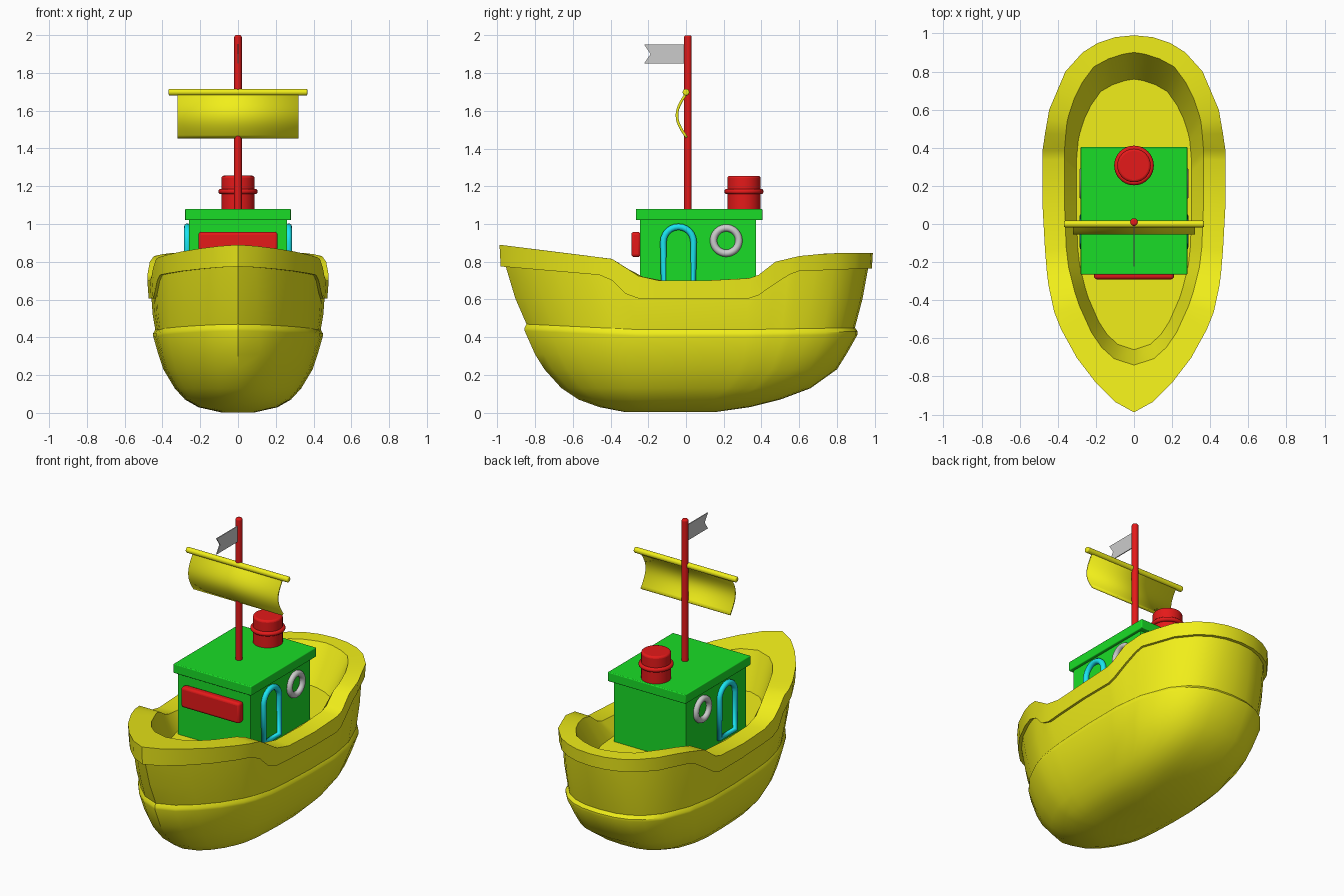
import bpy, bmesh
from math import pi, sin, cos

if "Cube" in bpy.data.objects:
    bpy.data.objects.remove(bpy.data.objects["Cube"])

def mat(name, rgb):
    m = bpy.data.materials.new(name)
    m.diffuse_color = (*rgb, 1)
    m.use_nodes = True
    m.node_tree.nodes["Principled BSDF"].inputs["Base Color"].default_value = m.diffuse_color
    return m

YELLOW = mat("yellow", (0.88, 0.86, 0.01))
GREEN = mat("green", (0.01, 0.72, 0.02))
RED = mat("red", (0.78, 0.01, 0.01))
CYAN = mat("cyan", (0.01, 0.78, 0.88))

def finish(ob, name, m=None, bevel=0, smooth=True):
    ob.name = name
    if m:
        ob.data.materials.append(m)
    if bevel:
        b = ob.modifiers.new("bevel", 'BEVEL')
        b.width, b.segments = bevel, 3
    if smooth:
        bpy.ops.object.select_all(action='DESELECT')
        ob.select_set(True)
        bpy.context.view_layer.objects.active = ob
        bpy.ops.object.shade_smooth_by_angle(angle=0.6)
    return ob

def new_mesh(name, verts, faces):
    bm = bmesh.new()
    vs = [bm.verts.new(v) for v in verts]
    for f in faces:
        bm.faces.new([vs[i] for i in f])
    bmesh.ops.recalc_face_normals(bm, faces=bm.faces)
    me = bpy.data.meshes.new(name)
    bm.to_mesh(me)
    bm.free()
    ob = bpy.data.objects.new(name, me)
    bpy.context.collection.objects.link(ob)
    return ob

def box(name, lo, hi, m, bevel=0):
    bpy.ops.mesh.primitive_cube_add(size=1, location=[(a + b) / 2 for a, b in zip(lo, hi)])
    ob = bpy.context.object
    ob.scale = [b - a for a, b in zip(lo, hi)]
    bpy.ops.object.transform_apply(location=False, rotation=False, scale=True)
    return finish(ob, name, m, bevel)

def cyl(name, r, depth, loc, m, rot=(0, 0, 0), bevel=0.005):
    bpy.ops.mesh.primitive_cylinder_add(vertices=32, radius=r, depth=depth, location=loc, rotation=rot)
    return finish(bpy.context.object, name, m, bevel)

def torus(name, R, r, loc, rot=(0, 0, 0), m=None):
    bpy.ops.mesh.primitive_torus_add(major_radius=R, minor_radius=r, major_segments=40,
                                     minor_segments=12, location=loc, rotation=rot)
    return finish(bpy.context.object, name, m)

def lerp(knots, t):
    for (a, u), (b, v) in zip(knots, knots[1:]):
        if t <= b:
            return u + (v - u) * max(0, t - a) / (b - a)
    return knots[-1][1]

# Hull: plan outlines, sheer line and belt line as functions of y
Y0, Y1 = -0.985, 0.99
STATIONS = [-.985, -.93, -.83, -.7, -.55, -.46, -.39, -.32, -.25, -.14, .1, .335,
            .385, .475, .55, .6, .7, .8, .9, .95, .98, .99]
OUTER = [(-.985, 0), (-.93, .1), (-.83, .2), (-.7, .3), (-.5, .41), (-.3, .453), (-.1, .47),
         (.1, .48), (.4, .48), (.6, .445), (.8, .36), (.9, .27), (.95, .19), (.98, .1), (.99, 0)]
INNER = [(-.74, 0), (-.71, .1), (-.62, .2), (-.4, .3), (-.2, .35), (0, .365), (.4, .365),
         (.55, .35), (.7, .3), (.82, .22), (.885, .1), (.9, 0)]
INNER_Y = [(Y0, -.74), (-.45, -.42), (.45, .45), (Y1, .9)]
SHEER = [(Y0, .89), (-.39, .815), (-.25, .725), (-.14, .70), (.3, .70), (.385, .73),
         (.475, .80), (.6, .83), (.755, .845), (Y1, .847)]
BELT = [(Y0, .775), (-.46, .73), (-.39, .70), (-.32, .63), (-.25, .605), (.335, .605),
        (.41, .63), (.52, .72), (.6, .75), (Y1, .765)]

def outer_ring(yb, ys, w, z, p=1.0):
    pts = []
    for s in STATIONS:
        y = yb + (s - Y0) / (Y1 - Y0) * (ys - yb)
        x = w * (lerp(OUTER, s) / .48) ** p
        pts.append((x, y, z(s) if callable(z) else z))
    return pts

def inner_ring(deck):
    pts = []
    for s in STATIONS:
        y = lerp(INNER_Y, s)
        x = lerp(INNER, y)
        if deck:
            pts.append((x * .83, -.66 + (y + .74) / 1.64 * 1.42, .62))
        else:
            pts.append((x, y, lerp(SHEER, y)))
    return pts

ridge = lambda z: (lambda s: z + .03 * max(0, -s - .3) / .7 + .015 * max(0, s - .3))
belt = lambda s: lerp(BELT, s)
halves = [
    outer_ring(-.32, .15, .09, .003, .7),
    outer_ring(-.46, .34, .21, .03, .7),
    outer_ring(-.57, .50, .28, .07, .72),
    outer_ring(-.66, .66, .335, .13, .75),
    outer_ring(-.75, .80, .395, .23, .8),
    outer_ring(-.80, .85, .422, .31, .83),
    outer_ring(-.855, .91, .449, ridge(.405), .87),
    outer_ring(-.855, .91, .449, ridge(.42), .87),
    outer_ring(-.845, .895, .438, ridge(.44), .88),
    outer_ring(-.905, .935, .452, lambda s: .5 * (.44 + belt(s)), .94),
    outer_ring(-.955, .965, .458, belt),
    outer_ring(-.982, .985, .473, belt),
    outer_ring(Y0 - .003, Y1, .48, lambda s: lerp(SHEER, s)),
    inner_ring(False), inner_ring(True)]
verts = []
for h in halves:
    verts += h + [(-x, y, z) for x, y, z in h[-2:0:-1]]
n = 2 * len(STATIONS) - 2
faces = [(k * n + i, k * n + (i + 1) % n, (k + 1) * n + (i + 1) % n, (k + 1) * n + i)
         for k in range(len(halves) - 1) for i in range(n)]
faces += [tuple(range(n)), tuple(range(len(verts) - n, len(verts)))]
finish(new_mesh("hull", verts, faces), "hull", YELLOW)

# Cabin with roof and front window
box("cabin", (-.26, -.245, .58), (.26, .37, 1.03), GREEN)
box("cabin_roof", (-.28, -.265, 1.02), (.28, .405, 1.08), GREEN, .005)
box("front_window", (-.21, -.29, .825), (.21, -.24, .958), RED, .015)

# Door frames and life rings on both sides
for side, label in ((1, "right"), (-1, "left")):
    x = .268 * side
    path = [(-.12, .655)] + [(-.04 - .08 * cos(a * pi / 12), .905 + .08 * sin(a * pi / 12))
                             for a in range(13)] + [(.04, .655)]
    cu = bpy.data.curves.new("door_frame", 'CURVE')
    cu.dimensions = '3D'
    cu.bevel_depth, cu.bevel_resolution = .018, 3
    sp = cu.splines.new('POLY')
    sp.points.add(len(path) - 1)
    for pt, (y, z) in zip(sp.points, path):
        pt.co = (x, y, z, 1)
    sp.use_cyclic_u = True
    door = bpy.data.objects.new(label + "_door_frame", cu)
    bpy.context.collection.objects.link(door)
    cu.materials.append(CYAN)
    torus(label + "_life_ring", .067, .019, (x, .213, .912), (0, pi / 2, 0))

# Funnel with band
cyl("funnel", .088, .195, (0, .307, 1.158), RED, bevel=.012)
torus("funnel_band", .09, .014, (0, .307, 1.172), m=RED)

# Mast and yard
cyl("mast", .02, .95, (0, .01, 1.525), RED, bevel=.01)
cyl("yard", .018, .735, (0, 0, 1.698), YELLOW, (0, pi / 2, 0), .008)

# Sail: bowed sheet, thickened
N = 14
arc = [(.005 - .053 * sin(pi * i / N), 1.695 - .238 * i / N) for i in range(N + 1)]
sail = new_mesh("sail", [(s * .32, y, z) for y, z in arc for s in (-1, 1)],
                [(2 * i, 2 * i + 1, 2 * i + 3, 2 * i + 2) for i in range(N)])
sol = sail.modifiers.new("thickness", 'SOLIDIFY')
sol.thickness, sol.offset = .014, 0
finish(sail, "sail", YELLOW)

# Swallow-tailed flag
flag = new_mesh("flag", [(0, 0, 1.85), (0, -.222, 1.85), (0, -.188, 1.9), (0, -.222, 1.952), (0, 0, 1.952)],
                [(0, 1, 2), (0, 2, 4), (2, 3, 4)])
sol = flag.modifiers.new("thickness", 'SOLIDIFY')
sol.thickness, sol.offset = .006, 0
